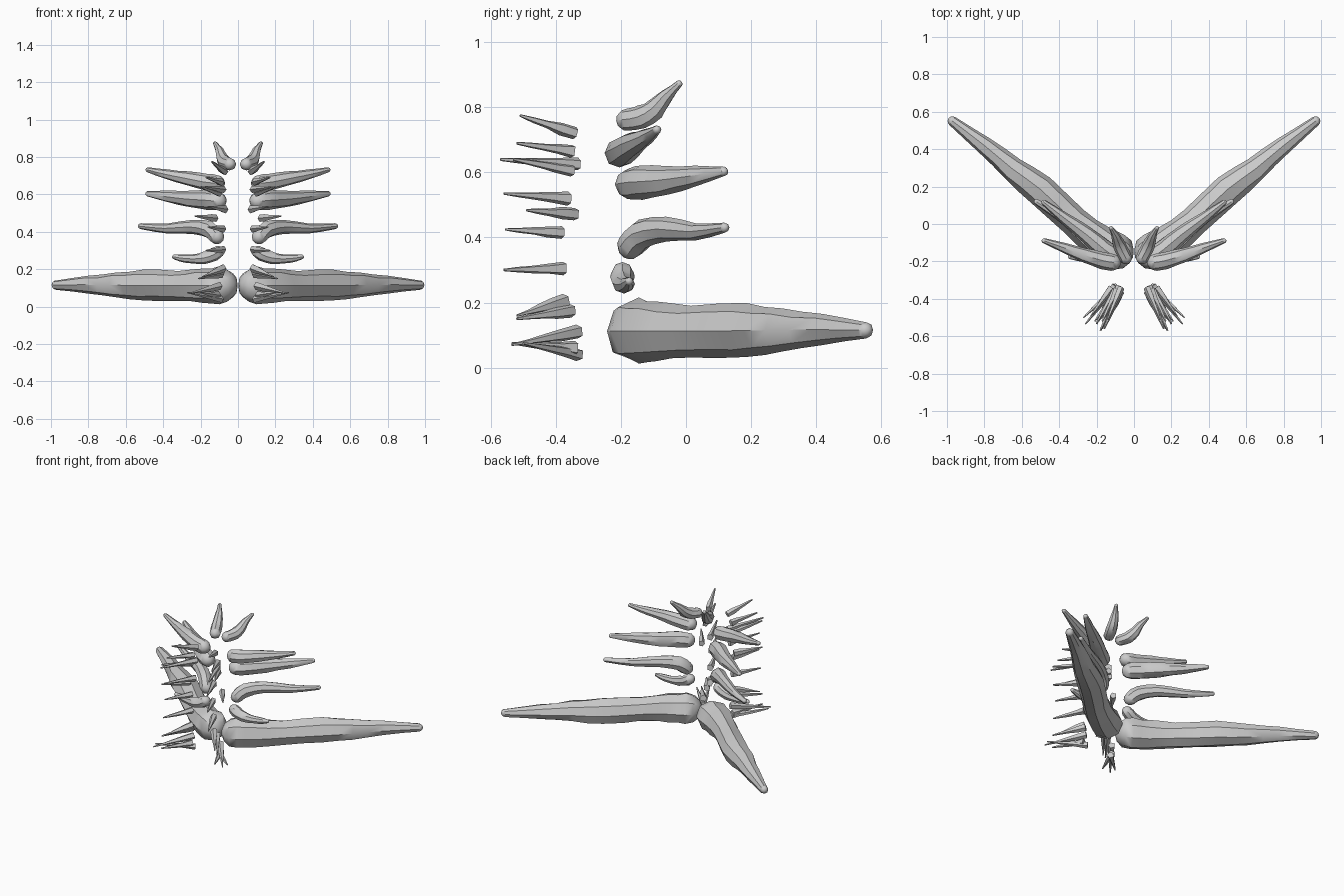
import bpy, bmesh, math, random
from mathutils import Vector

random.seed(4)
cube = bpy.data.objects.get("Cube")
if cube:
    bpy.data.objects.remove(cube, do_unlink=True)

horn_grey = bpy.data.materials.new("horn_grey")
horn_grey.use_nodes = True
GREY = (0.6, 0.6, 0.6, 1)
horn_grey.diffuse_color = GREY
horn_grey.node_tree.nodes["Principled BSDF"].inputs["Base Color"].default_value = GREY


def smooth_path(points, steps):
    """Catmull-Rom samples of (x, y, z, radius) points."""
    pts = [Vector(p) for p in points]
    pts = [2 * pts[0] - pts[1]] + pts + [2 * pts[-1] - pts[-2]]
    out = []
    for a, b, c, d in zip(pts, pts[1:], pts[2:], pts[3:]):
        for i in range(steps):
            t = i / steps
            out.append(0.5 * (2 * b + (c - a) * t + (2 * a - 5 * b + 4 * c - d) * t * t
                              + (3 * b - a - 3 * c + d) * t ** 3))
    out.append(pts[-2])
    return out


def tapered_tube(name, points, sides=8, steps=2, rough=0.05, dome=True):
    """Faceted tube along a path, with domed or flat ends, mirrored to both sides."""
    path = smooth_path(points, steps)
    centres = [p.to_3d() for p in path]
    radii = [p.w for p in path]
    tangents = []
    for i in range(len(centres)):
        tangents.append((centres[min(i + 1, len(centres) - 1)] - centres[max(i - 1, 0)]).normalized())
    rings = [(c, t, r * random.uniform(1 - rough, 1 + rough))
             for c, t, r in zip(centres, tangents, radii)]
    if dome:
        start, end = rings[0], rings[-1]
        angles = [math.radians(a) for a in (80, 55, 28)]
        rings = ([(start[0] - start[1] * start[2] * math.sin(a), start[1], start[2] * math.cos(a))
                  for a in angles] + rings
                 + [(end[0] + end[1] * end[2] * math.sin(a), end[1], end[2] * math.cos(a))
                    for a in reversed(angles)])
    bm = bmesh.new()
    loops = []
    for centre, tangent, radius in rings:
        side = tangent.cross(Vector((0, 0, 1))).normalized()
        up = side.cross(tangent)
        loop = []
        for k in range(sides):
            a = math.tau * k / sides
            r = radius * random.uniform(1 - rough, 1 + rough)
            loop.append(bm.verts.new(centre + (side * math.cos(a) + up * math.sin(a)) * r))
        loops.append(loop)
    for low, high in zip(loops, loops[1:]):
        for k in range(sides):
            n = (k + 1) % sides
            bm.faces.new((low[k], low[n], high[n], high[k]))
    bm.faces.new(list(reversed(loops[0])))
    bm.faces.new(loops[-1])
    bmesh.ops.recalc_face_normals(bm, faces=bm.faces[:])
    mesh = bpy.data.meshes.new(name)
    bm.to_mesh(mesh)
    bm.free()
    mesh.materials.append(horn_grey)
    obj = bpy.data.objects.new(name, mesh)
    bpy.context.collection.objects.link(obj)
    mirror = obj.modifiers.new("both_sides", "MIRROR")
    mirror.use_mirror_merge = False
    bpy.ops.object.select_all(action="DESELECT")
    obj.select_set(True)
    bpy.context.view_layer.objects.active = obj
    bpy.ops.object.shade_smooth_by_angle(angle=math.radians(38))
    return obj


# Large pair of horns at the bottom
tapered_tube("great_horn", [
    (.1, -.145, .112, .103), (.19, -.09, .112, .095), (.32, .015, .112, .083),
    (.5, .185, .113, .08), (.65, .295, .115, .066), (.8, .42, .117, .048),
    (.97, .55, .115, .027)])

# Curved horns up the sides, lowest to highest
tapered_tube("small_low_horn", [
    (.11, -.195, .29, .036), (.15, -.195, .268, .034), (.21, -.19, .256, .028),
    (.28, -.18, .257, .023), (.34, -.175, .265, .013)])
tapered_tube("lower_side_horn", [
    (.115, -.17, .375, .042), (.15, -.135, .41, .044), (.24, -.06, .426, .038),
    (.38, .03, .418, .026), (.52, .118, .43, .015)])
tapered_tube("middle_side_horn", [
    (.11, -.17, .565, .05), (.16, -.135, .57, .05), (.25, -.06, .575, .044),
    (.37, .03, .588, .031), (.48, .115, .603, .015)])
tapered_tube("upper_side_horn", [
    (.115, -.205, .66, .047), (.17, -.195, .666, .047), (.27, -.165, .686, .038),
    (.38, -.125, .707, .026), (.48, -.09, .731, .014)])
tapered_tube("crown_horn", [
    (.045, -.18, .762, .036), (.068, -.135, .77, .036), (.085, -.095, .795, .033),
    (.1, -.06, .835, .022), (.122, -.022, .872, .011)])

# Thin front spikes: root x, y, z then tip x, y, z
SPIKES = [
    (.07, -.34, .72, .14, -.51, .775), (.09, -.35, .665, .17, -.52, .69),
    (.08, -.33, .625, .18, -.57, .64), (.1, -.35, .605, .2, -.53, .64),
    (.07, -.36, .52, .16, -.56, .535), (.12, -.34, .472, .23, -.49, .484),
    (.08, -.38, .415, .16, -.555, .425), (.08, -.375, .305, .17, -.56, .3),
    (.08, -.37, .205, .19, -.52, .16), (.09, -.35, .175, .21, -.52, .15),
    (.1, -.33, .11, .26, -.535, .07), (.11, -.34, .06, .2, -.535, .075),
    (.09, -.33, .04, .27, -.5, .075)]
for number, (x, y, z, tip_x, tip_y, tip_z) in enumerate(SPIKES, 1):
    root, tip = Vector((x, y, z)), Vector((tip_x, tip_y, tip_z))
    points = [(*root.lerp(tip, t), 0.018 * (1 - t) + 0.004) for t in (0, 0.5, 1)]
    tapered_tube(f"front_spike_{number}", points, sides=5, rough=0.12, dome=False)
